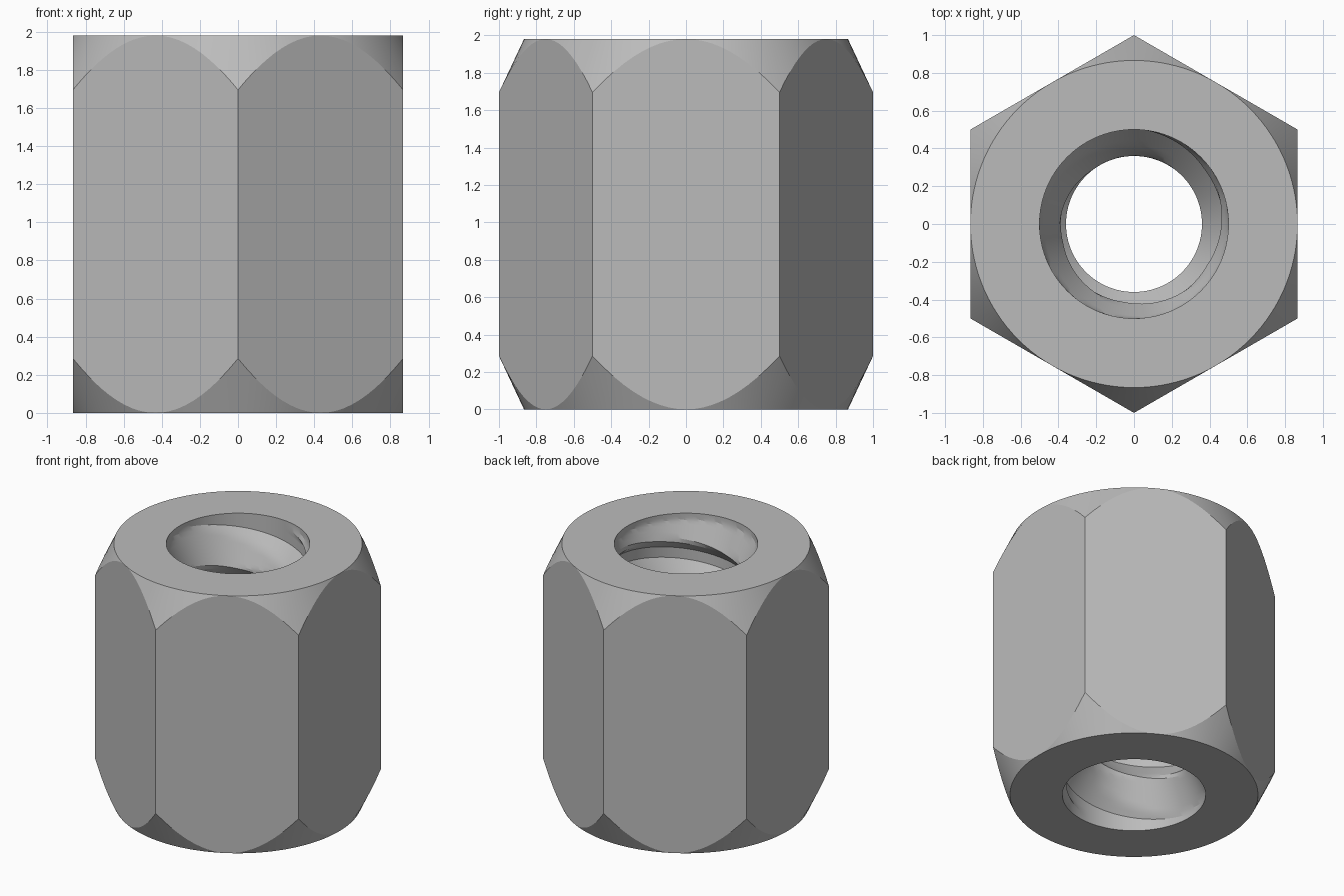
import bpy, bmesh, math

cube = bpy.data.objects.get("Cube")
if cube:
    bpy.data.objects.remove(cube, do_unlink=True)

COLUMNS = 120
HEIGHT = 1.98
FLAT = 0.866                 # centre to hexagon flat
CHAMFER = 0.285              # chamfer height at the corners
MAJOR, MINOR = 0.50, 0.36    # thread root and crest radii
PITCH = 0.50
CREST_HALF, ROOT_EDGE = 0.05, 0.21
START = HEIGHT - 0.41 - PITCH * 55 / 360   # crest height at angle zero
STEPS = 5


def polar(radius, angle, z):
    return (radius * math.cos(angle), radius * math.sin(angle), z)


def hex_radius(angle):
    sector = math.pi / 3
    return FLAT / math.cos((angle + sector / 2) % sector - sector / 2)


def bore_radius(thread, z):
    # Tapered lead-in at both mouths of the bore
    depth = min(z, HEIGHT - z)
    t = min(max((depth - 0.05) / 0.31, 0), 1)
    return max(thread, MAJOR + (MINOR - MAJOR) * t)


def thread_rows():
    # One period of the thread profile: (height offset, radius)
    corners = [(-ROOT_EDGE, MAJOR), (-CREST_HALF, MINOR), (CREST_HALF, MINOR),
               (ROOT_EDGE, MAJOR), (PITCH - ROOT_EDGE, MAJOR)]
    period = []
    for (z0, r0), (z1, r1) in zip(corners, corners[1:]):
        for s in range(STEPS):
            t = s / STEPS
            period.append((z0 + (z1 - z0) * t, r0 + (r1 - r0) * t))
    return [(START + turn * PITCH + z, r) for turn in range(-6, 4) for z, r in period]


def skin(bm, columns):
    # Quads between neighbouring columns of points
    grid = [[bm.verts.new(p) for p in column] for column in columns]
    for a, b in zip(grid, grid[1:]):
        for k in range(len(a) - 1):
            corners = (a[k], b[k], b[k + 1], a[k + 1])
            if max(v.co.z for v in corners) - min(v.co.z for v in corners) > 1e-6 \
                    or a[k].co.xy.length - a[k + 1].co.xy.length:
                bm.faces.new(corners)


bm = bmesh.new()
rows = thread_rows()
outer, inner, caps = [], [], ([], [])
for i in range(COLUMNS + 1):
    angle = math.tau * (i % COLUMNS) / COLUMNS
    # Hexagon side with conical chamfer at each end
    corner = hex_radius(angle)
    rise = CHAMFER * (corner - FLAT) / (1 - FLAT)
    outer.append([polar(FLAT, angle, 0), polar(corner, angle, rise),
                  polar(corner, angle, HEIGHT - rise), polar(FLAT, angle, HEIGHT)])
    # Threaded bore, rows climbing with the helix
    column = []
    for z, r in rows:
        z = min(max(z + PITCH * i / COLUMNS, 0), HEIGHT)
        column.append(polar(bore_radius(r, z), angle, z))
    inner.append(column)
    # Flat end rings
    for cap, z in zip(caps, (0, HEIGHT)):
        cap.append([polar(MAJOR, angle, z), polar(FLAT, angle, z)])

for surface in (outer, inner, *caps):
    skin(bm, surface)
bmesh.ops.remove_doubles(bm, verts=bm.verts, dist=1e-4)
bmesh.ops.dissolve_degenerate(bm, edges=bm.edges, dist=1e-5)
bmesh.ops.recalc_face_normals(bm, faces=bm.faces)

mesh = bpy.data.meshes.new("coupling_nut")
bm.to_mesh(mesh)
bm.free()
nut = bpy.data.objects.new("coupling_nut", mesh)
bpy.context.collection.objects.link(nut)

# Plain grey metal
grey = bpy.data.materials.new("grey_metal")
grey.use_nodes = True
grey.diffuse_color = (0.5, 0.5, 0.5, 1)
grey.node_tree.nodes["Principled BSDF"].inputs["Base Color"].default_value = (0.5, 0.5, 0.5, 1)
mesh.materials.append(grey)

bpy.ops.object.select_all(action="DESELECT")
nut.select_set(True)
bpy.context.view_layer.objects.active = nut
bpy.ops.object.shade_smooth_by_angle(angle=math.radians(18))
